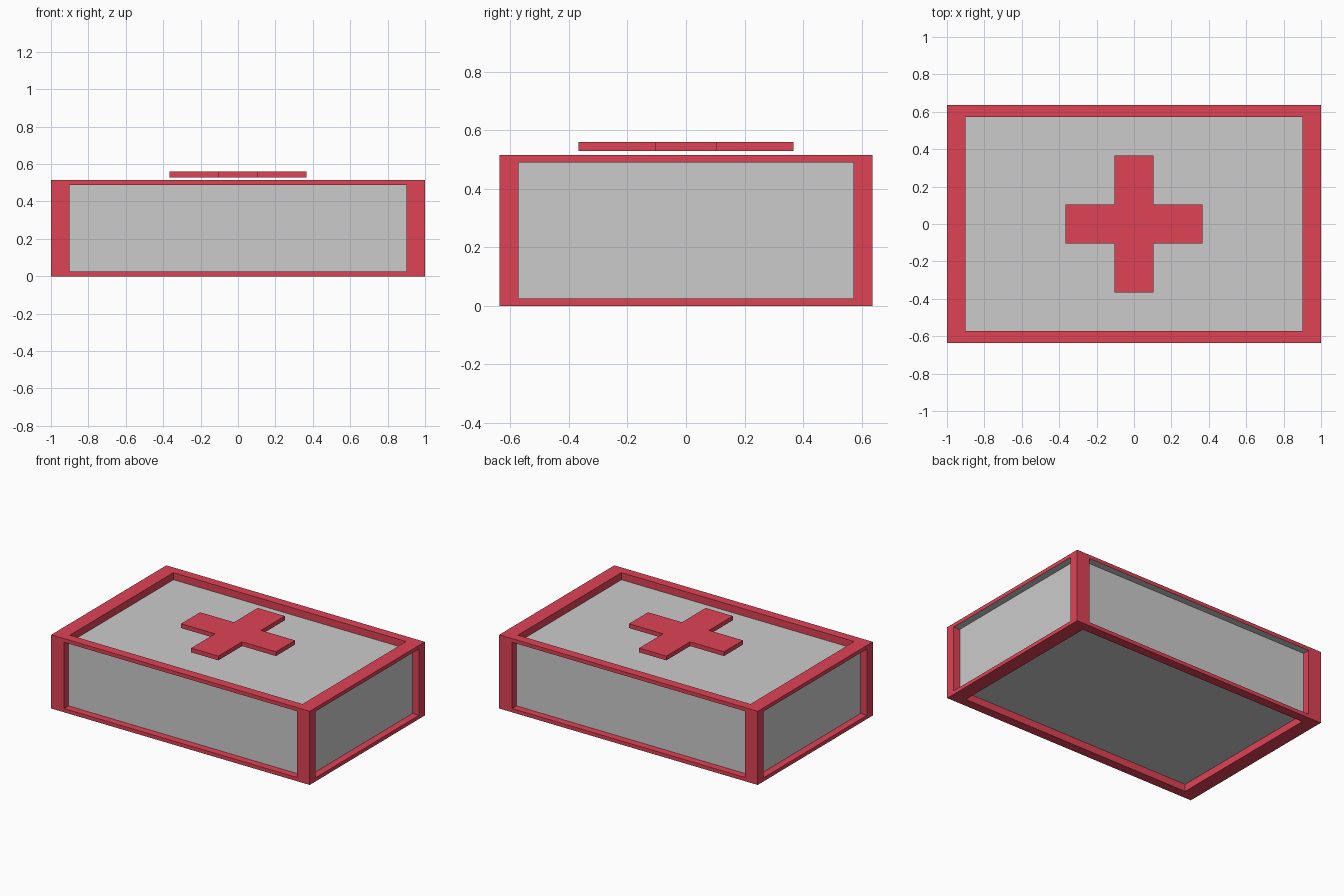
import bpy, bmesh
from math import pi
from mathutils import Matrix, Vector

if "Cube" in bpy.data.objects:
    bpy.data.objects.remove(bpy.data.objects["Cube"])

red = bpy.data.materials.new("red")
red.diffuse_color = (0.74, 0.055, 0.09, 1)
red.use_nodes = True
red.node_tree.nodes["Principled BSDF"].inputs["Base Color"].default_value = red.diffuse_color


def finish(bm, name, slots):
    mesh = bpy.data.meshes.new(name)
    bm.normal_update()
    bm.to_mesh(mesh)
    bm.free()
    for m in slots:
        mesh.materials.append(m)
    obj = bpy.data.objects.new(name, mesh)
    bpy.context.collection.objects.link(obj)
    return obj


# Case: box whose six sides each have a red border and a recessed grey panel
W, D, H = 2.0, 1.272, 0.515
BORDER, RECESS = 0.9, 0.05
bm = bmesh.new()
bmesh.ops.create_cube(bm, size=1, matrix=Matrix.Translation((0, 0, H / 2)) @ Matrix.Diagonal((W, D, H, 1)))
bm.normal_update()

panels = bmesh.ops.extrude_discrete_faces(bm, faces=bm.faces[:])["faces"]
for f in panels:
    centre = f.calc_center_median()
    for v in f.verts:
        v.co = centre + (v.co - centre) * BORDER
bm.normal_update()

panels = bmesh.ops.extrude_discrete_faces(bm, faces=panels)["faces"]
for f in panels:
    f.normal_update()
    bmesh.ops.translate(bm, verts=f.verts[:], vec=f.normal * -RECESS)
bm.normal_update()

for f in panels:
    f.material_index = 1
# Undersides of the upper rails are grey too
for f in bm.faces:
    if f.normal.z < -0.9 and f.calc_center_median().z > H / 2:
        f.material_index = 1
finish(bm, "case", [red, None])

# Raised cross hovering just above the lid
ARM, HALF, Z0, Z1 = 0.367, 0.105, 0.529, 0.559
bm = bmesh.new()
verts = []
for k in range(4):
    turn = Matrix.Rotation(k * pi / 2, 3, 'Z')
    for x, y in ((ARM, -HALF), (ARM, HALF), (HALF, HALF)):
        verts.append(bm.verts.new(turn @ Vector((x, y, Z0))))
base = bm.faces.new(verts)
ext = bmesh.ops.extrude_face_region(bm, geom=[base], use_keep_orig=True)["geom"]
bmesh.ops.translate(bm, verts=[g for g in ext if isinstance(g, bmesh.types.BMVert)], vec=(0, 0, Z1 - Z0))
bmesh.ops.recalc_face_normals(bm, faces=bm.faces[:])
finish(bm, "lid_cross", [red])
